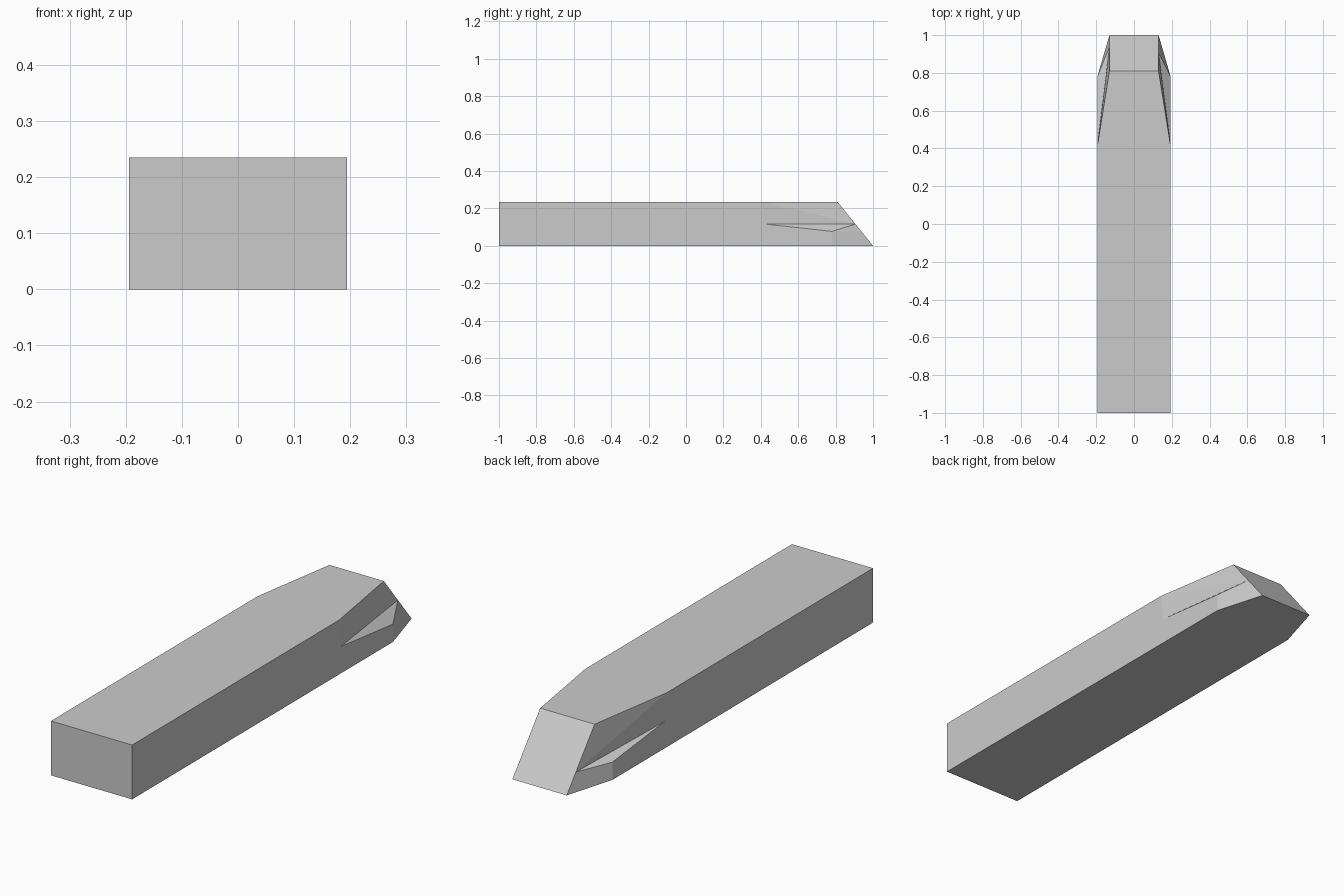
import bpy
import bmesh

cube = bpy.data.objects.get("Cube")
if cube:
    bpy.data.objects.remove(cube, do_unlink=True)

W, N, H = 0.194, 0.13, 0.235      # half width, half nose width, height

grey = bpy.data.materials.new("light grey")
grey.use_nodes = True
colour = (0.6, 0.6, 0.6, 1)
grey.diffuse_color = colour
grey.node_tree.nodes["Principled BSDF"].inputs["Base Color"].default_value = colour

bm = bmesh.new()


def slope_y(z):
    """y position of the slanted end at height z"""
    return 1 - 0.19 * z / H


def build_side(s, ledge_z):
    """One flank: side wall, tapered upper wall, ledge and tapered lower wall"""
    def vert(x, y, z):
        return bm.verts.new((s * x, y, z))

    top = [vert(W, -1, H), vert(W, 0.41, H), vert(N, slope_y(H), H)]
    bottom = [vert(W, -1, 0), vert(W, 0.78, 0), vert(N, 1, 0)]
    inner = vert(W, 0.425, 0.116)
    outer = vert(W, 0.78, 0.077)
    tip = vert(N, slope_y(ledge_z), ledge_z)
    low = tip
    if ledge_z > 0.1:
        low = vert(N, slope_y(0.077), 0.077)
        bm.faces.new((outer, low, tip))
    bm.faces.new((top[0], top[1], inner, outer, bottom[1], bottom[0]))
    bm.faces.new((top[1], top[2], tip))
    bm.faces.new((top[1], tip, inner))
    bm.faces.new((inner, tip, outer))
    bm.faces.new((outer, low, bottom[2], bottom[1]))
    nose = [top[2], tip] + ([low] if low is not tip else []) + [bottom[2]]
    return top, bottom, nose


# Flanks, then the faces that join them
top_l, bottom_l, nose_l = build_side(1, 0.116)
top_r, bottom_r, nose_r = build_side(-1, 0.077)
bm.faces.new(top_l + top_r[::-1])
bm.faces.new(bottom_l + bottom_r[::-1])
bm.faces.new(nose_l + nose_r[::-1])
bm.faces.new((top_l[0], top_r[0], bottom_r[0], bottom_l[0]))
bmesh.ops.recalc_face_normals(bm, faces=bm.faces[:])

mesh = bpy.data.meshes.new("tapered_block")
bm.to_mesh(mesh)
bm.free()
mesh.materials.append(grey)
block = bpy.data.objects.new("tapered_block", mesh)
bpy.context.collection.objects.link(block)
